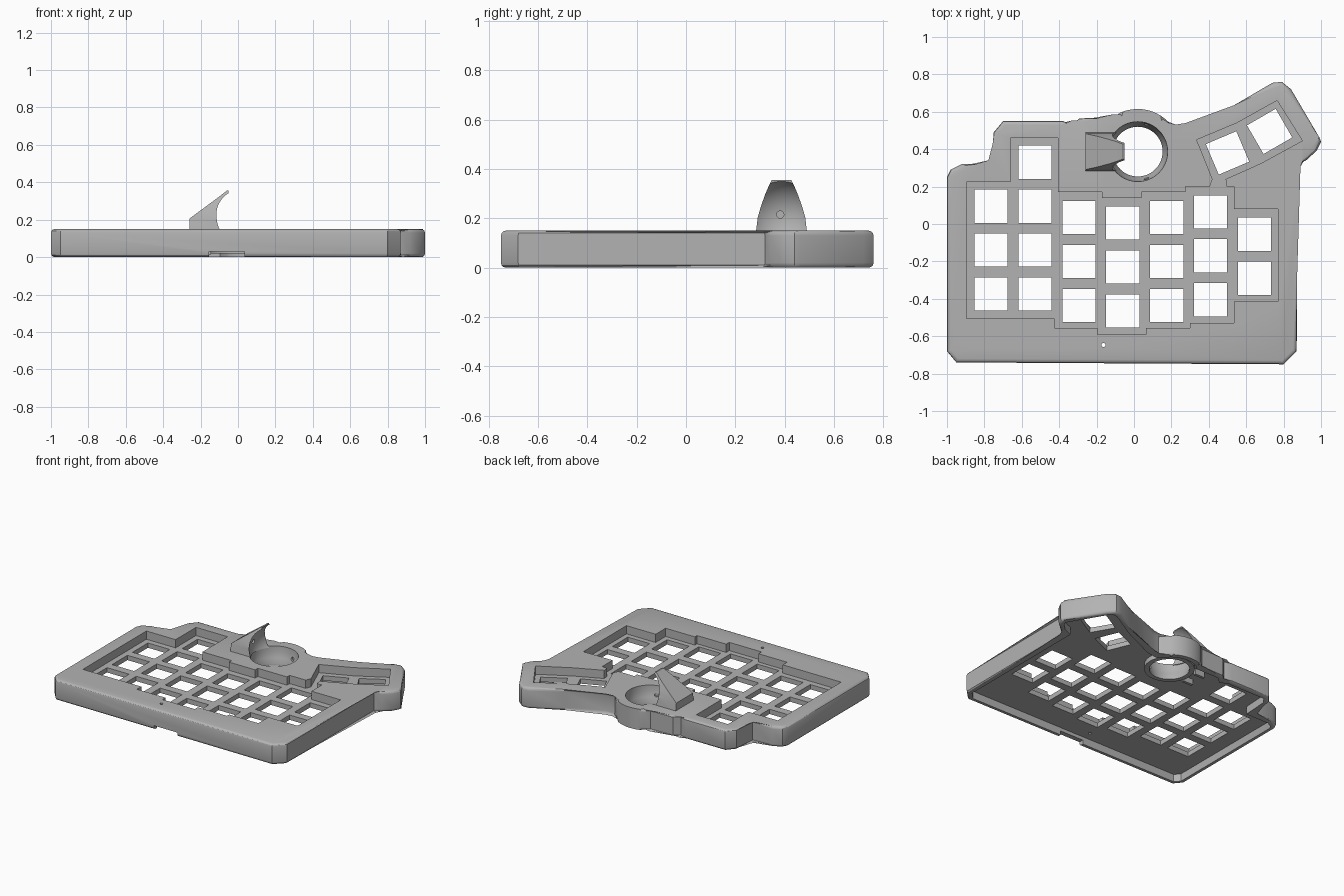
import bpy, bmesh, math
from mathutils import Vector, Matrix

if "Cube" in bpy.data.objects:
    bpy.data.objects.remove(bpy.data.objects["Cube"], do_unlink=True)

grey = bpy.data.materials.new("plain_grey")
grey.use_nodes = True
grey.diffuse_color = (0.45, 0.45, 0.45, 1)
grey.node_tree.nodes["Principled BSDF"].inputs["Base Color"].default_value = grey.diffuse_color


def finish(name, bm):
    bmesh.ops.recalc_face_normals(bm, faces=bm.faces[:])
    mesh = bpy.data.meshes.new(name)
    bm.to_mesh(mesh)
    bm.free()
    mesh.materials.append(grey)
    obj = bpy.data.objects.new(name, mesh)
    bpy.context.collection.objects.link(obj)
    return obj


def prism(name, pts, z0, z1, bevel=0):
    bm = bmesh.new()
    rings = [[bm.verts.new((x, y, z)) for x, y in pts] for z in (z0, z1)]
    caps = [bm.faces.new(r) for r in rings]
    n = len(pts)
    for i in range(n):
        j = (i + 1) % n
        bm.faces.new((rings[0][i], rings[0][j], rings[1][j], rings[1][i]))
    if bevel:
        edges = [e for f in caps for e in f.edges]
        bmesh.ops.bevel(bm, geom=edges, offset=bevel, segments=3, profile=0.5,
                        affect='EDGES', clamp_overlap=False)
    return finish(name, bm)


def circle(cx, cy, r, start=0, end=360, n=48):
    full = end - start == 360
    count = n if full else n + 1
    angles = [math.radians(start + (end - start) * i / n) for i in range(count)]
    return [(cx + r * math.cos(a), cy + r * math.sin(a)) for a in angles]


def square(cx, cy, w, h, angle=0):
    rot = Matrix.Rotation(math.radians(angle), 2)
    corners = ((-1, -1), (1, -1), (1, 1), (-1, 1))
    return [tuple(Vector((cx, cy)) + rot @ Vector((sx * w / 2, sy * h / 2))) for sx, sy in corners]


def inset(pts, d):
    """Offset a clockwise outline inward by d with mitred corners."""
    out = []
    for i, p in enumerate(pts):
        p = Vector(p)
        a = (p - Vector(pts[i - 1])).normalized()
        b = (Vector(pts[(i + 1) % len(pts)]) - p).normalized()
        na, nb = Vector((a.y, -a.x)), Vector((b.y, -b.x))
        out.append(tuple(p + (na + nb) * d / (1 + na.dot(nb))))
    return out


def cut(target, cutter):
    mod = target.modifiers.new("cut", 'BOOLEAN')
    mod.operation, mod.solver, mod.object = 'DIFFERENCE', 'EXACT', cutter
    bpy.context.view_layer.update()
    graph = bpy.context.evaluated_depsgraph_get()
    mesh = bpy.data.meshes.new_from_object(target.evaluated_get(graph))
    target.modifiers.clear()
    target.data = mesh
    bpy.data.objects.remove(cutter, do_unlink=True)


def rod(name, p, q, r, sides=12):
    p, q = Vector(p), Vector(q)
    bm = bmesh.new()
    turn = (q - p).to_track_quat('Z', 'Y').to_matrix().to_4x4()
    bmesh.ops.create_cone(bm, cap_ends=True, segments=sides, radius1=r, radius2=r,
                          depth=(q - p).length, matrix=Matrix.Translation((p + q) / 2) @ turn)
    return finish(name, bm)


TOP, FLOOR, UNDER = 0.15, 0.09, 0.055
BALL_X, BALL_Y = 0.02, 0.387

# Case outline, clockwise, with an arc around the ball socket
outline = [(-1, .25), (-.98, .29), (-.92, .32), (-.76, .32), (-.75, .49), (-.70, .55),
           (-.38, .55), (-.33, .53), (-.29, .565), (-.11, .565)]
outline += circle(BALL_X, BALL_Y, .228, 115, 52, 12)
outline += [(.215, .51), (.28, .52), (.535, .635), (.74, .755), (.79, .76), (.84, .72),
            (.99, .465), (1, .44), (.975, .39), (.92, .34), (.87, .32), (.87, -.68),
            (.80, -.75), (-.95, -.74), (-1, -.68)]
case = prism("case", outline, 0, TOP, bevel=.02)

# Open underside
cut(case, prism("cavity", inset(outline, .035), -.1, UNDER))

# Sunken key area
recess = [(-.895, .225), (-.66, .225), (-.66, .46), (-.405, .46), (-.405, .17), (-.17, .17),
          (-.17, .14), (.04, .14), (.04, .17), (.275, .17), (.275, .2), (.405, .2), (.42, .24),
          (.335, .45), (.55, .54), (.765, .66), (.9, .445), (.68, .325), (.49, .24), (.495, .2),
          (.535, .2), (.535, .08), (.77, .08), (.77, -.415), (.535, -.415), (.535, -.53),
          (.3, -.53), (.3, -.555), (.065, -.555), (.065, -.59), (-.195, -.59), (-.195, -.555),
          (-.425, -.555), (-.425, -.505), (-.895, -.505)]
cut(case, prism("key_recess", recess, FLOOR, .3))

# Key openings: top row height and count for each column
PITCH, KEY = .235, .177
columns = [(.095, 3), (.33, 4), (.035, 3), (.005, 3), (.035, 3), (.065, 3), (-.055, 2)]
keys = [(-.765 + PITCH * c, top - PITCH * r, 0)
        for c, (top, count) in enumerate(columns) for r in range(count)]
keys += [(.5, .38, 23), (.725, .495, 30)]
for x, y, angle in keys:
    cut(case, prism("key_hole", square(x, y, KEY, KEY, angle), 0, .2))

# Cable notch in the front wall and reset pin hole
cut(case, prism("cable_notch", square(-.06, -.75, .19, .15), -.1, .03))
cut(case, rod("pin_hole", (-.163, -.647, 0), (-.163, -.647, .3), .011))

# Ball socket: a turned cup set into the case
cut(case, prism("socket_hole", circle(BALL_X, BALL_Y, .166), -.1, .3))
profile = [(.166, TOP), (.16, TOP), (.158, .11), (.148, .07), (.133, .035), (.133, .02), (.166, .02)]
bm = bmesh.new()
rings = [[bm.verts.new((x, y, z)) for x, y in circle(BALL_X, BALL_Y, r)] for r, z in profile]
for k, ring in enumerate(rings):
    nxt = rings[(k + 1) % len(rings)]
    for i in range(len(ring)):
        j = (i + 1) % len(ring)
        bm.faces.new((ring[i], ring[j], nxt[j], nxt[i]))
socket = finish("ball_socket", bm)
for angle in (-72, 72):
    a = math.radians(angle)
    d = Vector((math.cos(a), math.sin(a), 0))
    c = Vector((BALL_X, BALL_Y, .085))
    cut(socket, rod("bearing_hole", c + d * .12, c + d * .162, .014))

# Retaining arm: tapering horizontal sections, hollowed by the ball
sections = [(.14, -.26, .104), (.205, -.26, .096), (.25, -.2, .083),
            (.3, -.132, .065), (.33, -.092, .052), (.355, -.06, .04)]
bm = bmesh.new()
rings = [[bm.verts.new((x, BALL_Y + s * w, z)) for x, s in
          ((back, -1), (-.05, -1), (-.05, 1), (back, 1))] for z, back, w in sections]
for low, high in zip(rings, rings[1:]):
    for i in range(4):
        j = (i + 1) % 4
        bm.faces.new((low[i], low[j], high[j], high[i]))
bm.faces.new(rings[0])
bm.faces.new(rings[-1])
arm = finish("ball_arm", bm)
bm = bmesh.new()
bmesh.ops.create_uvsphere(bm, u_segments=64, v_segments=40, radius=.165,
                          matrix=Matrix.Translation((BALL_X, BALL_Y, .2)))
cut(arm, finish("ball_space", bm))
cut(arm, rod("arm_bearing_hole", (-.185, BALL_Y - .005, .215), (-.1, BALL_Y - .005, .215), .015))

# Sensor bracket under the arm
brackets = [prism("sensor_bracket", square(-.185, BALL_Y + s * .06, .08, .02), .015, .07)
            for s in (-1, 1)]

# Smooth the rounded surfaces, keep hard edges
bpy.ops.object.select_all(action='DESELECT')
for obj in [case, socket, arm] + brackets:
    obj.select_set(True)
bpy.context.view_layer.objects.active = case
bpy.ops.object.shade_smooth_by_angle(angle=math.radians(30))
